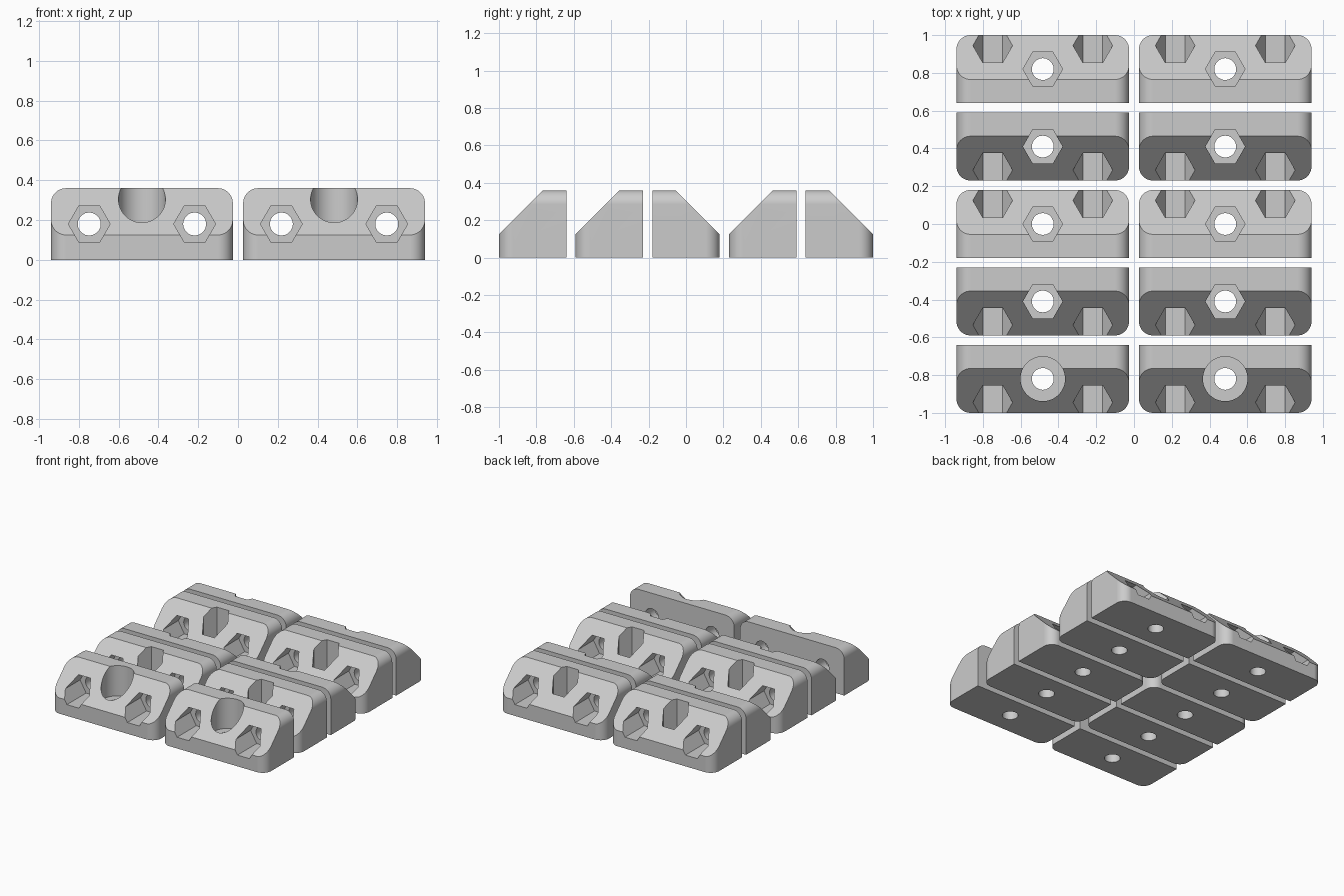
import bpy, bmesh
from math import cos, sin, pi, radians

start = bpy.data.objects.get("Cube")
if start:
    bpy.data.objects.remove(start, do_unlink=True)

# Block size: half width, half depth, height, corner radius, lip height
HW, HD, H, R, LIP = 0.457, 0.18, 0.36, 0.075, 0.125
WALL = 0.12          # thickness left behind each pocket
BOLT_X = 0.265

grey = bpy.data.materials.new("light grey plastic")
grey.use_nodes = True
colour = (0.6, 0.6, 0.6, 1)
grey.diffuse_color = colour
grey.node_tree.nodes["Principled BSDF"].inputs["Base Color"].default_value = colour


def prism(name, points, axis, lo, hi):
    """Extrude a closed outline along one axis."""
    place = {"x": lambda u, v, w: (w, u, v),
             "y": lambda u, v, w: (u, w, v),
             "z": lambda u, v, w: (u, v, w)}[axis]
    bm = bmesh.new()
    base = [bm.verts.new(place(u, v, lo)) for u, v in points]
    top = [bm.verts.new(place(u, v, hi)) for u, v in points]
    bm.faces.new(base)
    bm.faces.new(top)
    n = len(points)
    for i in range(n):
        j = (i + 1) % n
        bm.faces.new((base[i], base[j], top[j], top[i]))
    bmesh.ops.recalc_face_normals(bm, faces=bm.faces)
    mesh = bpy.data.meshes.new(name)
    bm.to_mesh(mesh)
    bm.free()
    mesh.materials.append(grey)
    obj = bpy.data.objects.new(name, mesh)
    bpy.context.collection.objects.link(obj)
    return obj


def ring(cx, cy, radius, sides):
    return [(cx + radius * cos(2 * pi * i / sides),
             cy + radius * sin(2 * pi * i / sides)) for i in range(sides)]


def rounded_end(far, near):
    """Rectangle outline with its two corners at the far side rounded."""
    s = 1 if far > near else -1
    arc = [(HW - R + R * cos(pi / 2 * i / 10),
            far - s * R + s * R * sin(pi / 2 * i / 10)) for i in range(11)]
    return [(HW, near)] + arc + [(-x, v) for x, v in reversed(arc)] + [(-HW, near)]


def combine(obj, tool, operation):
    """Bake one boolean step into the mesh and discard the tool."""
    mod = obj.modifiers.new("shape", "BOOLEAN")
    mod.operation, mod.solver, mod.object = operation, "EXACT", tool
    graph = bpy.context.evaluated_depsgraph_get()
    mesh = bpy.data.meshes.new_from_object(obj.evaluated_get(graph))
    obj.modifiers.clear()
    obj.data = mesh
    bpy.data.objects.remove(tool, do_unlink=True)


def bracket_mesh(round_head):
    # Body: rounded top corners, rounded front corners, sloped front
    body = prism("bracket", rounded_end(H, 0), "y", -HD, HD)
    combine(body, prism("plan", rounded_end(-HD, HD), "z", -1, 1), "INTERSECT")
    slope = [(-HD - 0.2, LIP - 0.2), (-HD - 0.2, H + 0.2), (-HD + H - LIP + 0.2, H + 0.2)]
    combine(body, prism("slope", slope, "x", -1, 1), "DIFFERENCE")

    # Two horizontal bolts with nut pockets
    for x in (-BOLT_X, BOLT_X):
        combine(body, prism("pocket", ring(x, HD, 0.105, 6), "y", -1, HD - WALL), "DIFFERENCE")
        combine(body, prism("hole", ring(x, HD, 0.058, 20), "y", -1, 1), "DIFFERENCE")

    # One vertical bolt with a round or hexagonal pocket
    head = ring(0, 0, 0.118, 48) if round_head else ring(0, 0, 0.105, 6)
    combine(body, prism("pocket", head, "z", WALL, 1), "DIFFERENCE")
    combine(body, prism("hole", ring(0, 0, 0.058, 20), "z", -1, 1), "DIFFERENCE")

    mesh = body.data
    mesh.shade_smooth()
    mesh.set_sharp_from_angle(angle=radians(28))
    bpy.data.objects.remove(body, do_unlink=True)
    return mesh


nut_mesh, round_mesh = bracket_mesh(False), bracket_mesh(True)

# Five rows of two brackets, some turned to face the back
for row, turned in enumerate((False, False, True, False, True)):
    for side, x in (("right", -0.483), ("left", 0.483)):
        mesh = round_mesh if row == 0 else nut_mesh
        obj = bpy.data.objects.new(f"bracket_row{row + 1}_{side}", mesh)
        obj.location = (x, (row - 2) * 0.41, 0)
        obj.rotation_euler.z = pi if turned else 0
        bpy.context.collection.objects.link(obj)
        mod = obj.modifiers.new("flat face shading", "WEIGHTED_NORMAL")
        mod.keep_sharp = True
